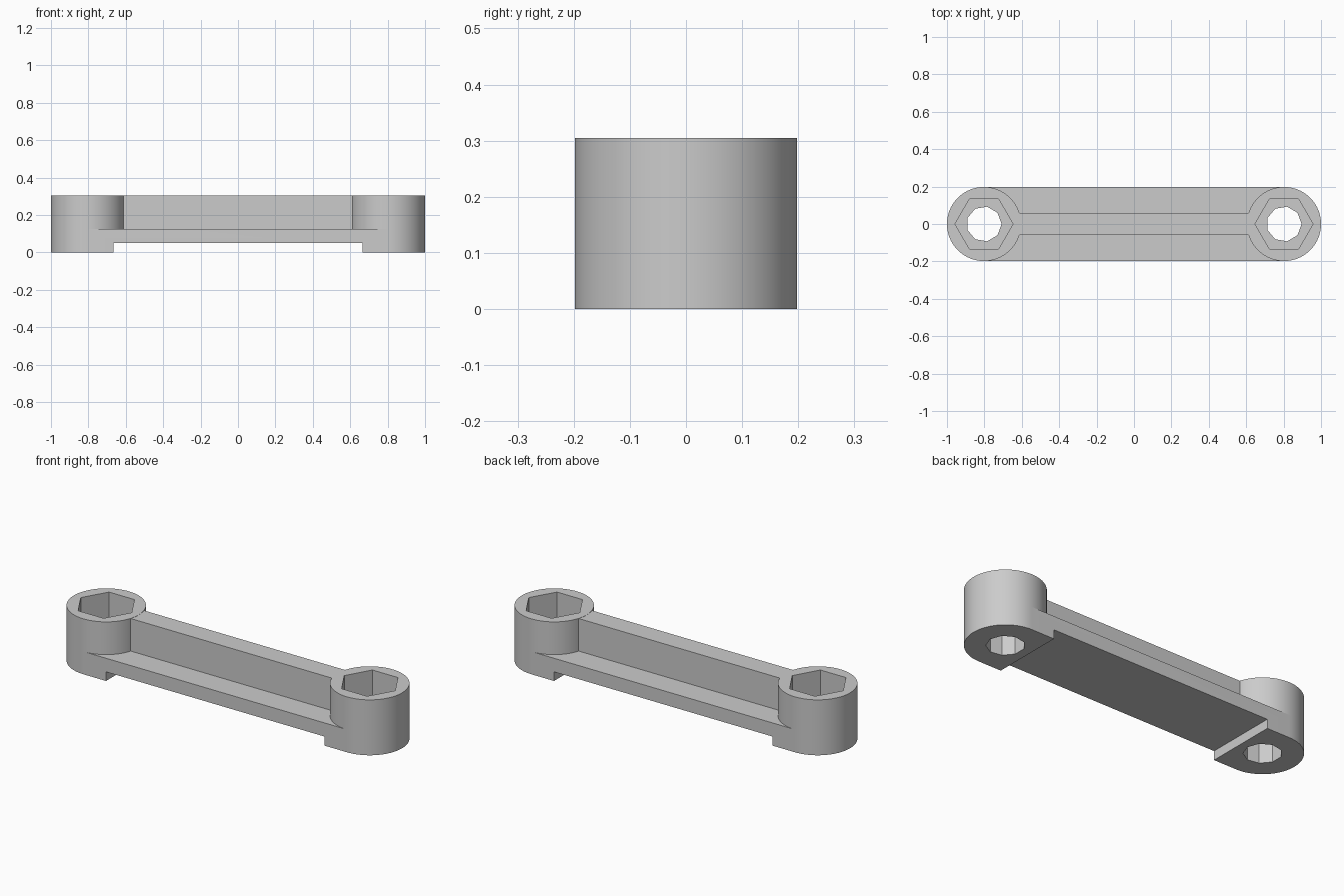
import bpy
import bmesh
from math import cos, sin, tau, pi, radians

if "Cube" in bpy.data.objects:
    bpy.data.objects.remove(bpy.data.objects["Cube"], do_unlink=True)

END_X = 0.802      # distance of each socket axis from the centre
RADIUS = 0.198     # outer radius of the ends
DECK = 0.125       # top of the base plate
TOP = 0.305        # top of the sockets and rib
RELIEF_X = 0.665   # half length of the underside relief

grey = bpy.data.materials.new("light grey")
grey.use_nodes = True
colour = (0.6, 0.6, 0.6, 1)
grey.diffuse_color = colour
grey.node_tree.nodes["Principled BSDF"].inputs["Base Color"].default_value = colour


def arc(cx, r, n, start=0.0, sweep=tau):
    """Points around a circle, or along an arc including both its ends."""
    count = n if sweep == tau else n + 1
    return [(cx + r * cos(start + sweep * i / n), r * sin(start + sweep * i / n))
            for i in range(count)]


def rectangle(hx, hy):
    return [(-hx, -hy), (hx, -hy), (hx, hy), (-hx, hy)]


def prism(name, outline, z0, z1):
    """Extrude a closed outline straight up from z0 to z1."""
    bm = bmesh.new()
    face = bm.faces.new([bm.verts.new((x, y, z0)) for x, y in outline])
    up = bmesh.ops.extrude_face_region(bm, geom=[face])["geom"]
    bmesh.ops.translate(bm, vec=(0, 0, z1 - z0),
                        verts=[v for v in up if isinstance(v, bmesh.types.BMVert)])
    bmesh.ops.recalc_face_normals(bm, faces=bm.faces)
    mesh = bpy.data.meshes.new(name)
    bm.to_mesh(mesh)
    bm.free()
    mesh.materials.append(grey)
    obj = bpy.data.objects.new(name, mesh)
    bpy.context.collection.objects.link(obj)
    return obj


def select(obj):
    bpy.ops.object.select_all(action='DESELECT')
    obj.select_set(True)
    bpy.context.view_layer.objects.active = obj


def cut(target, outline, z0, z1):
    """Remove a prism from the target."""
    cutter = prism("cutter", outline, z0, z1)
    cutter.hide_render = True
    mod = target.modifiers.new("cut", 'BOOLEAN')
    mod.operation = 'DIFFERENCE'
    mod.solver = 'EXACT'
    mod.object = cutter
    select(target)
    bpy.ops.object.modifier_apply(modifier=mod.name)
    bpy.data.objects.remove(cutter, do_unlink=True)


def shade(obj):
    select(obj)
    bpy.ops.object.shade_smooth_by_angle(angle=radians(25))


# Base plate with rounded ends, raised underside and bolt holes
base = prism("base_plate", arc(END_X, RADIUS, 48, -pi / 2, pi)
             + arc(-END_X, RADIUS, 48, pi / 2, pi), 0, DECK)
cut(base, rectangle(RELIEF_X, 0.3), -0.1, 0.05)
for side in (-1, 1):
    cut(base, arc(side * END_X, 0.094, 9), -0.1, 0.4)
shade(base)

# Round sockets with hexagonal pockets
for side, label in ((-1, "right"), (1, "left")):
    socket = prism(label + "_socket", arc(side * END_X, RADIUS, 96), DECK, TOP)
    cut(socket, arc(side * END_X, 0.155, 6), DECK - 0.1, TOP + 0.1)
    shade(socket)

# Upright rib joining the sockets
prism("centre_rib", rectangle(0.625, 0.058), DECK, TOP - 0.001)
